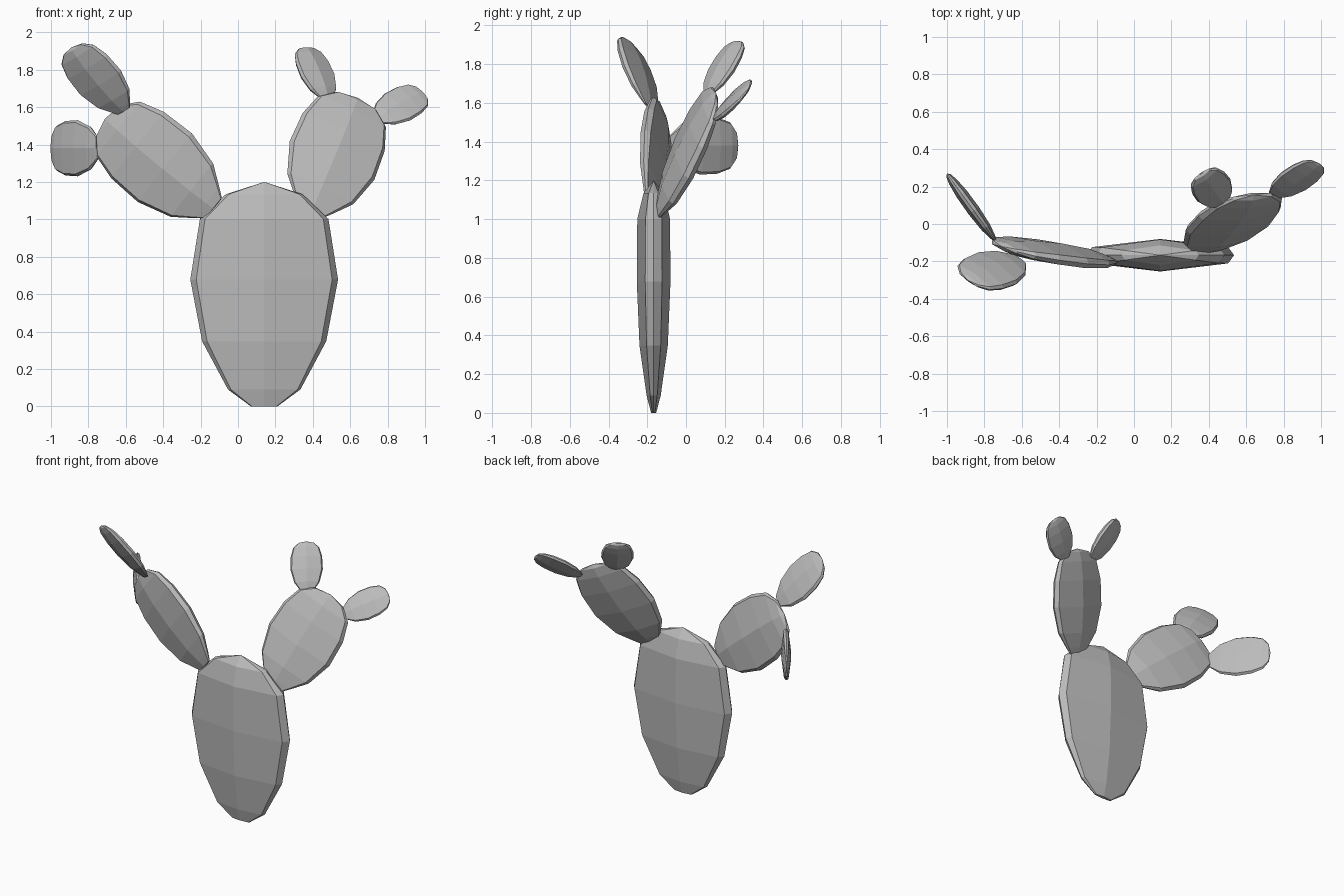
import bpy
import bmesh
from mathutils import Vector

cube = bpy.data.objects.get("Cube")
if cube:
    bpy.data.objects.remove(cube, do_unlink=True)

# One plain grey for the whole plant
GREY = (0.5, 0.5, 0.5, 1)
mat = bpy.data.materials.new("plain_grey")
mat.use_nodes = True
mat.diffuse_color = GREY
mat.node_tree.nodes["Principled BSDF"].inputs["Base Color"].default_value = GREY

# Profiles: (position along the pad, width factor, thickness factor)
TRUNK = [(0, .18, .15), (.075, .49, .42), (.29, .84, .84), (.565, 1, 1),
         (.835, .87, .97), (.945, .52, .6)]
PAD = [(0, .3, .25), (.06, .45, .45), (.2, .78, .8), (.45, 1, 1),
       (.7, .97, .95), (.88, .8, .7), (.97, .47, .4)]


def make_pad(name, base, tip, across, half_width, half_depth, profile=PAD):
    """Flattened eight-sided pad from base to tip, widest along 'across'."""
    base, tip = Vector(base), Vector(tip)
    axis = tip - base
    side = Vector(across)
    side = (side - axis * side.dot(axis) / axis.length_squared).normalized()
    normal = axis.normalized().cross(side)
    # Cross-section: shallow ridge on each face and a bevelled rim
    section = [(1, 0), (.92, .5), (0, 1), (-.92, .5),
               (-1, 0), (-.92, -.5), (0, -1), (.92, -.5)]
    bm = bmesh.new()
    rings = []
    for t, w, d in profile:
        centre = base + axis * t
        rings.append([bm.verts.new(centre + side * (u * w * half_width)
                                   + normal * (v * d * half_depth))
                      for u, v in section])
    count = len(section)
    for low, high in zip(rings, rings[1:]):
        for i in range(count):
            j = (i + 1) % count
            bm.faces.new((low[i], low[j], high[j], high[i]))
    # Close the base flat and the top to a blunt point
    bm.faces.new(rings[0])
    apex = bm.verts.new(tip)
    for i in range(count):
        bm.faces.new((rings[-1][i], rings[-1][(i + 1) % count], apex))
    bmesh.ops.recalc_face_normals(bm, faces=bm.faces)
    mesh = bpy.data.meshes.new(name)
    bm.to_mesh(mesh)
    bm.free()
    mesh.materials.append(mat)
    obj = bpy.data.objects.new(name, mesh)
    bpy.context.collection.objects.link(obj)


# Main pad
make_pad("trunk_pad", (.14, -.167, 0), (.14, -.167, 1.2), (1, 0, 0), .395, .087, TRUNK)

# Two branch pads
make_pad("right_branch_pad", (-.13, -.19, 1.06), (-.71, -.12, 1.54),
         (.61, -.23, .77), .24, .055)
make_pad("left_branch_pad", (.39, -.145, 1.04), (.64, .155, 1.65),
         (.45, .05, -.2), .25, .055)

# Small end pads
make_pad("right_upper_pad", (-.61, -.19, 1.58), (-.89, -.3, 1.92),
         (.2, -.16, .14), .15, .036)
make_pad("right_lower_pad", (-.74, -.09, 1.38), (-1, .27, 1.38),
         (0, 0, 1), .15, .034)
make_pad("left_upper_pad", (.48, .11, 1.64), (.36, .27, 1.92),
         (.83, .55, 0), .107, .034)
make_pad("left_outer_pad", (.74, .15, 1.535), (.99, .325, 1.68),
         (-.11, .07, .12), .107, .026)
